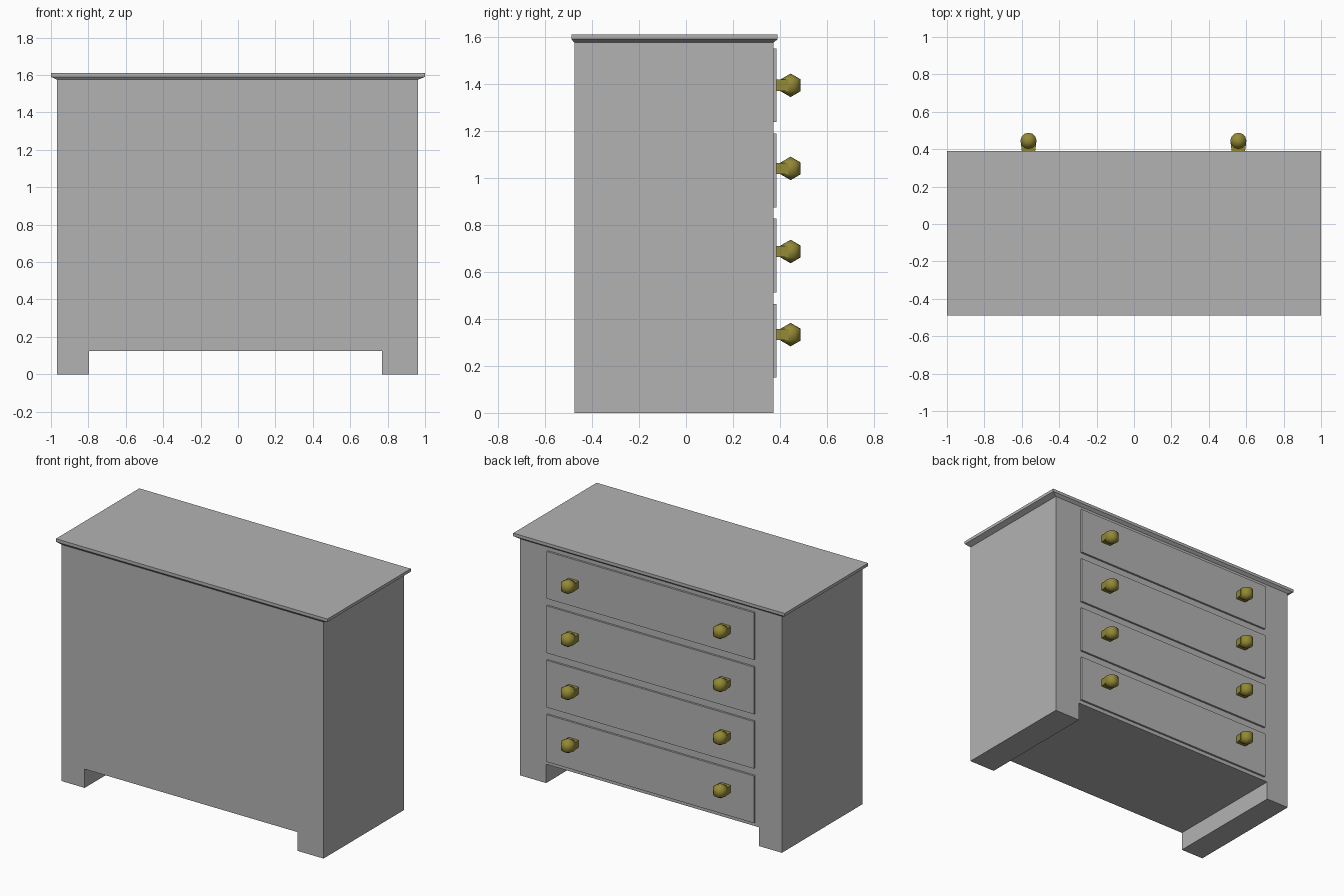
import bpy, bmesh, math
from mathutils import Matrix

if "Cube" in bpy.data.objects:
    bpy.data.objects.remove(bpy.data.objects["Cube"])


def material(name, color):
    m = bpy.data.materials.new(name)
    m.diffuse_color = (*color, 1)
    m.use_nodes = True
    m.node_tree.nodes["Principled BSDF"].inputs["Base Color"].default_value = m.diffuse_color
    return m


GREY = material("grey paint", (0.45, 0.45, 0.45))
BRASS = material("aged brass", (0.29, 0.25, 0.035))


def finish(name, bm, mat):
    bmesh.ops.recalc_face_normals(bm, faces=bm.faces)
    me = bpy.data.meshes.new(name)
    bm.to_mesh(me)
    bm.free()
    me.materials.append(mat)
    ob = bpy.data.objects.new(name, me)
    bpy.context.collection.objects.link(ob)
    return ob


def add_box(bm, x0, x1, y0, y1, z0, z1):
    mat = (Matrix.Translation(((x0 + x1) / 2, (y0 + y1) / 2, (z0 + z1) / 2))
           @ Matrix.Diagonal((x1 - x0, y1 - y0, z1 - z0, 1)))
    return bmesh.ops.create_cube(bm, size=1, matrix=mat)["verts"]


# Cabinet body: front outline with the foot cut-out, extruded through the depth
bm = bmesh.new()
outline = [(-0.967, 0), (-0.797, 0), (-0.797, 0.125), (0.77, 0.125),
           (0.77, 0), (0.963, 0), (0.963, 1.577), (-0.967, 1.577)]
face = bm.faces.new([bm.verts.new((x, -0.475, z)) for x, z in outline])
ext = bmesh.ops.extrude_face_region(bm, geom=[face])["geom"]
bmesh.ops.translate(bm, vec=(0, 0.847, 0),
                    verts=[v for v in ext if isinstance(v, bmesh.types.BMVert)])
finish("cabinet_body", bm, GREY)

# Top board with a bevelled underside
bm = bmesh.new()
add_box(bm, -1, 1, -0.488, 0.39, 1.59, 1.61)
bottom = min(bm.faces, key=lambda f: f.calc_center_median().z)
ext = bmesh.ops.extrude_face_region(bm, geom=[bottom])["geom"]
for v in ext:
    if isinstance(v, bmesh.types.BMVert):
        v.co.x = 0.963 if v.co.x > 0 else -0.967
        v.co.y = 0.372 if v.co.y > 0 else -0.475
        v.co.z = 1.575
if bottom.is_valid:
    bm.faces.remove(bottom)
finish("top_board", bm, GREY)


def knob(name, x, z):
    # Faceted ball with a flat tapered stem
    bm = bmesh.new()
    bmesh.ops.create_uvsphere(bm, u_segments=12, v_segments=6, radius=0.05,
                              matrix=Matrix.Translation((x, 0.445, z)))
    bm.clear()
    bands = [(-0.025, 0.043), (0.025, 0.043)]
    rings = []
    for dz, r in bands:
        rings.append([bm.verts.new((x + r * math.cos(i * math.pi / 6),
                                    0.445 + r * math.sin(i * math.pi / 6), z + dz))
                      for i in range(12)])
    low = bm.verts.new((x, 0.445, z - 0.05))
    high = bm.verts.new((x, 0.445, z + 0.05))
    for i in range(12):
        j = (i + 1) % 12
        bm.faces.new((rings[0][i], rings[0][j], rings[1][j], rings[1][i]))
        bm.faces.new((low, rings[0][j], rings[0][i]))
        bm.faces.new((high, rings[1][i], rings[1][j]))
    for v in add_box(bm, x - 0.042, x + 0.042, 0.38, 0.437, z - 0.024, z + 0.024):
        if v.co.y < 0.4:
            v.co.x = x + (v.co.x - x) * 0.82
    ob = finish(name, bm, BRASS)
    bpy.context.view_layer.objects.active = ob
    ob.select_set(True)
    bpy.ops.object.shade_smooth_by_angle(angle=math.radians(62))
    ob.select_set(False)


# Four drawers, each with two knobs
for i in range(4):
    z0 = 0.15 + i * 0.3623
    bm = bmesh.new()
    add_box(bm, -0.77, 0.758, 0.365, 0.385, z0, z0 + 0.314)
    finish(f"drawer_front_{i + 1}", bm, GREY)
    for side, x in (("left", -0.564), ("right", 0.558)):
        knob(f"{side}_knob_{i + 1}", x, 0.333 + i * 0.3535)
